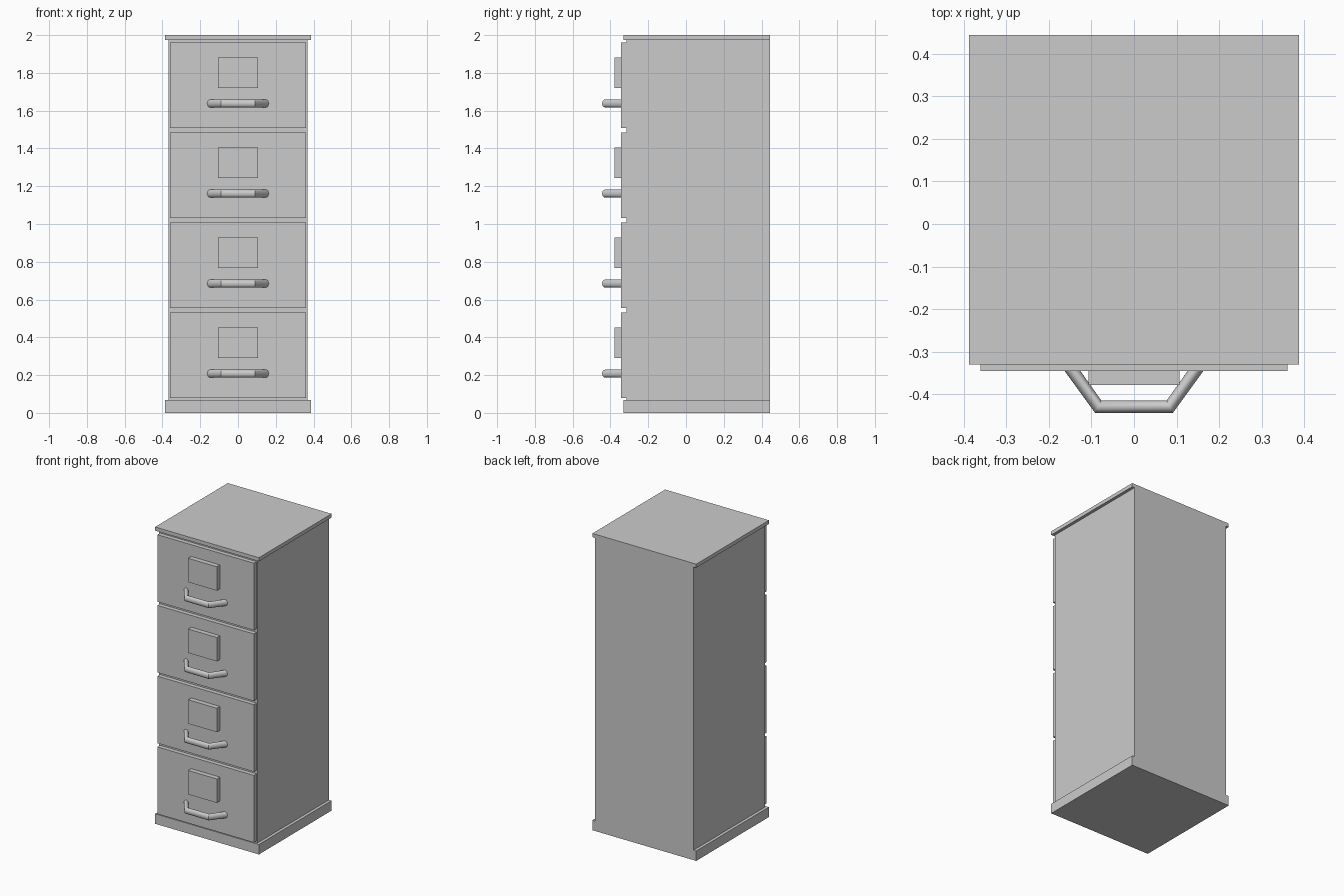
import bpy, bmesh, math
from mathutils import Vector

if "Cube" in bpy.data.objects:
    bpy.data.objects.remove(bpy.data.objects["Cube"])


def box(name, x, y0, y1, z0, z1):
    """Box symmetric in x with half width x."""
    bm = bmesh.new()
    bmesh.ops.create_cube(bm, size=1)
    for v in bm.verts:
        v.co = (v.co.x * 2 * x, y1 if v.co.y > 0 else y0, z1 if v.co.z > 0 else z0)
    me = bpy.data.meshes.new(name)
    bm.to_mesh(me)
    bm.free()
    ob = bpy.data.objects.new(name, me)
    bpy.context.collection.objects.link(ob)
    return ob


def handle(name, z):
    """Bent pull: oval sections swept through mitred corners."""
    # outer x, outer y, inner x, inner y, half height
    half = [(-0.163, -0.345, -0.126, -0.345, 0.0215),
            (-0.091, -0.444, -0.077, -0.414, 0.0205)]
    path = half + [(-a, b, -c, d, h) for a, b, c, d, h in reversed(half)]
    n = 24
    bm = bmesh.new()
    rings = []
    for ox, oy, ix, iy, h in path:
        c = Vector(((ox + ix) / 2, (oy + iy) / 2, z))
        r = Vector(((ox - ix) / 2, (oy - iy) / 2, 0))
        rings.append([bm.verts.new(c + r * math.cos(t) + Vector((0, 0, h * math.sin(t))))
                      for t in (2 * math.pi * i / n for i in range(n))])
    for a, b in zip(rings, rings[1:]):
        for i in range(n):
            j = (i + 1) % n
            bm.faces.new((a[i], a[j], b[j], b[i]))
    bm.faces.new(rings[0])
    bm.faces.new(rings[-1])
    bmesh.ops.recalc_face_normals(bm, faces=bm.faces)
    me = bpy.data.meshes.new(name)
    bm.to_mesh(me)
    bm.free()
    ob = bpy.data.objects.new(name, me)
    bpy.context.collection.objects.link(ob)
    bpy.ops.object.select_all(action='DESELECT')
    ob.select_set(True)
    bpy.context.view_layer.objects.active = ob
    bpy.ops.object.shade_smooth_by_angle()


# Carcass: plinth, body and lid, flush at the back
BACK = 0.444
box("base", 0.387, -0.33, BACK, 0, 0.067)
box("body", 0.367, -0.316, BACK, 0.067, 1.975)
box("lid", 0.387, -0.33, BACK, 1.975, 2.0)

# Four drawers with label plate and handle
for k in range(4):
    z = 0.079 + 0.4767 * k
    box(f"drawer_front_{k + 1}", 0.36, -0.345, -0.316, z, z + 0.452)
    box(f"label_plate_{k + 1}", 0.107, -0.378, -0.345, z + 0.212, z + 0.373)
    handle(f"drawer_handle_{k + 1}", z + 0.129)
